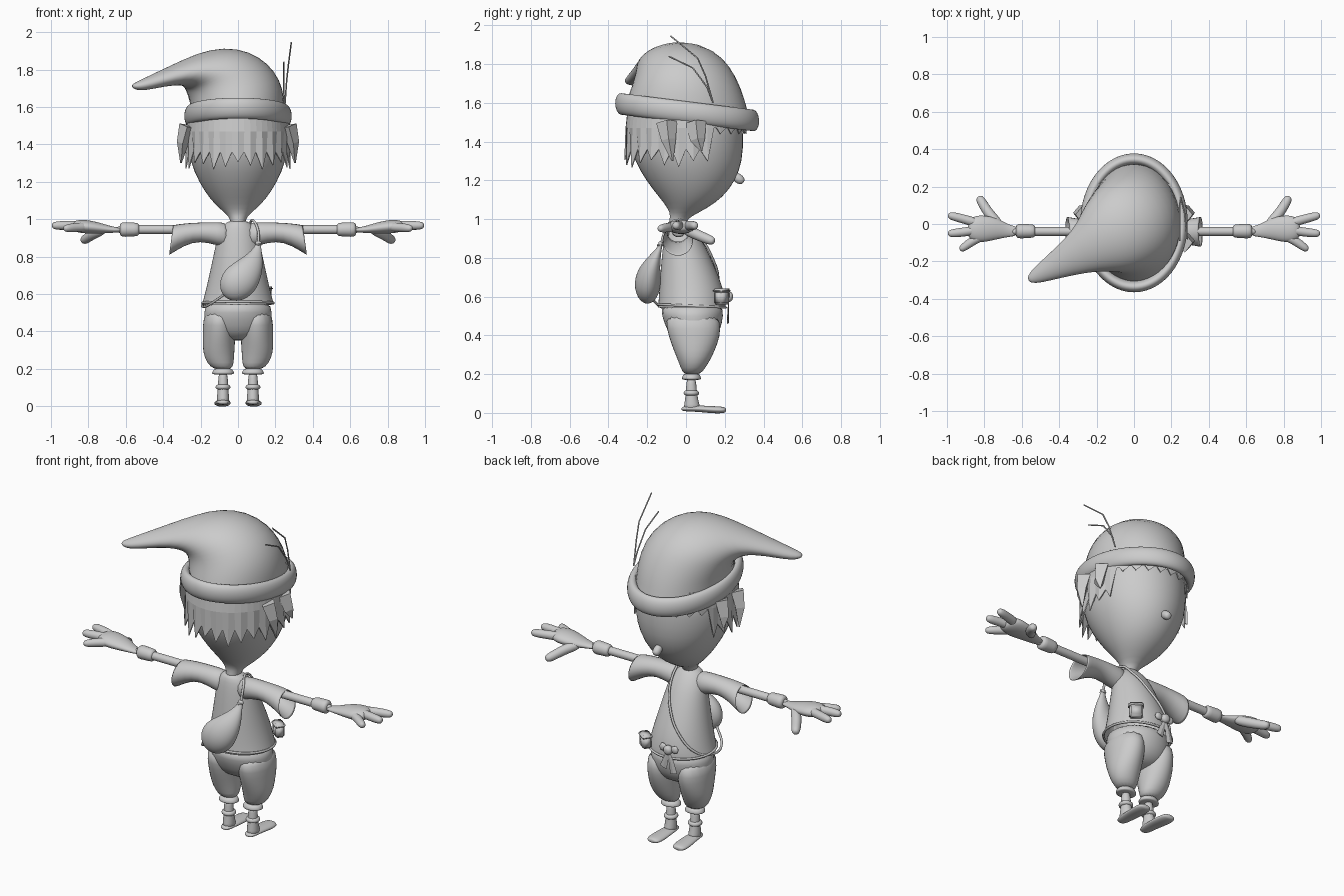
import bpy, bmesh, math
from mathutils import Vector, Matrix

cube = bpy.data.objects.get("Cube")
if cube:
    bpy.data.objects.remove(cube)

grey = bpy.data.materials.new("light_grey")
grey.use_nodes = True
COLOR = (0.6, 0.6, 0.6, 1)
grey.diffuse_color = COLOR
grey.node_tree.nodes["Principled BSDF"].inputs["Base Color"].default_value = COLOR


def finish(name, bm, subdiv=1, smooth=True, thickness=0):
    bmesh.ops.recalc_face_normals(bm, faces=bm.faces)
    mesh = bpy.data.meshes.new(name)
    bm.to_mesh(mesh)
    bm.free()
    for p in mesh.polygons:
        p.use_smooth = smooth
    mesh.materials.append(grey)
    obj = bpy.data.objects.new(name, mesh)
    bpy.context.collection.objects.link(obj)
    if thickness:
        mod = obj.modifiers.new("Thickness", 'SOLIDIFY')
        mod.thickness = thickness
    if subdiv:
        mod = obj.modifiers.new("Smooth", 'SUBSURF')
        mod.levels = mod.render_levels = subdiv
    return obj


def ellipse(center, u, w, n):
    c, u, w = Vector(center), Vector(u), Vector(w)
    grow = 1 + 4.5 / n ** 2  # offsets the shrink of subdivision
    return [c + grow * (u * math.cos(2 * math.pi * i / n) + w * math.sin(2 * math.pi * i / n))
            for i in range(n)]


def loft(name, rings, caps=(True, True), **kw):
    bm = bmesh.new()
    rows = [[bm.verts.new(p) for p in ring] for ring in rings]
    n = len(rows[0])
    for a, b in zip(rows, rows[1:]):
        for i in range(n):
            j = (i + 1) % n
            bm.faces.new((a[i], a[j], b[j], b[i]))
    for row, cap in zip((rows[0], rows[-1]), caps):
        if cap:
            bm.faces.new(row)
    return finish(name, bm, **kw)


def stack(name, rows, n=24, **kw):
    """Upright body of ellipses: z, centre x, x radius, back y, front y."""
    return loft(name, [ellipse((cx, (y0 + y1) / 2, z), (rx, 0, 0), (0, (y1 - y0) / 2, 0), n)
                       for z, cx, rx, y0, y1 in rows], **kw)


def tube(name, pts, n=10, flat=1.0, side=(0, 1, 0), **kw):
    """Tapered tube through (x, y, z, radius); flat scales it along side."""
    path = [Vector(p[:3]) for p in pts]
    rings = []
    for i, p in enumerate(path):
        t = (path[min(i + 1, len(path) - 1)] - path[max(i - 1, 0)]).normalized()
        u = (Vector(side) - t * t.dot(Vector(side))).normalized()
        r = pts[i][3]
        rings.append(ellipse(p, u * r * flat, t.cross(u) * r, n))
    return loft(name, rings, subdiv=kw.pop("subdiv", 2), **kw)


def cord(name, pts, radius, cyclic=False, smooth=True):
    curve = bpy.data.curves.new(name, 'CURVE')
    curve.dimensions = '3D'
    curve.bevel_depth = radius
    curve.bevel_resolution = 1
    curve.use_fill_caps = True
    s = curve.splines.new('BEZIER')
    s.bezier_points.add(len(pts) - 1)
    for bp, p in zip(s.bezier_points, pts):
        bp.co = p
        bp.handle_left_type = bp.handle_right_type = 'AUTO' if smooth else 'VECTOR'
    s.use_cyclic_u = cyclic
    s.resolution_u = 6
    curve.materials.append(grey)
    obj = bpy.data.objects.new(name, curve)
    bpy.context.collection.objects.link(obj)


# Head with neck
stack("head", [(.95, 0, .04, -.09, 0), (1.0, 0, .038, -.085, 0), (1.03, 0, .065, -.08, .06),
               (1.08, 0, .125, -.11, .15), (1.15, 0, .18, -.17, .225), (1.25, 0, .235, -.24, .28),
               (1.36, 0, .268, -.29, .297), (1.5, 0, .27, -.29, .295), (1.6, 0, .23, -.26, .26)])
tube("nose", [(0, .24, 1.235, .015), (0, .262, 1.215, .026), (0, .285, 1.198, .024),
              (0, .298, 1.19, .012)], side=(1, 0, 0))

# Ragged hair shell: long at the back and sides, short fringe at the face
bm = bmesh.new()
COUNT = 52
rows = []
for i in range(COUNT):
    a = 2 * math.pi * i / COUNT
    face = math.sin(a) > .4
    low = (1.49, 1.44)[i % 2] if face else (1.36, 1.285 + .02 * math.sin(i * 2.3))[i % 2]
    flick = 1.0 if face else (.97, 1.02)[i % 2]
    x, y = math.cos(a), math.sin(a)
    rows.append([bm.verts.new((x * .278 * f, y * .312 * f, z))
                 for z, f in ((1.58, .96), (1.47, 1.0), (low, flick))])
for i in range(COUNT):
    a, b = rows[i], rows[(i + 1) % COUNT]
    for k in range(2):
        bm.faces.new((a[k], b[k], b[k + 1], a[k + 1]))
finish("hair", bm, subdiv=0, smooth=False, thickness=.006)
for s in (-1, 1):
    for k, y in enumerate((-.1, .05)):
        tube("hair_tuft", [(s * .27, y, 1.5, .035), (s * .295, y + .01, 1.41, .025),
                           (s * .305, y + .03, 1.3 + .05 * k, .003)],
             n=4, flat=1.2, subdiv=0, smooth=False)

# Hat: upper and lower outline of each ring, half width, turn of the tail
rings = []
for su, zu, sl, zl, half, turn in [
        (-.25, 1.55, .25, 1.55, .32, 0), (-.25, 1.65, .255, 1.61, .30, 2),
        (-.225, 1.745, .265, 1.65, .275, 8), (-.16, 1.835, .275, 1.675, .25, 15),
        (-.05, 1.9, .285, 1.695, .222, 21), (.08, 1.92, .31, 1.71, .18, 26),
        (.22, 1.893, .35, 1.718, .13, 28), (.39, 1.825, .44, 1.712, .088, 28),
        (.55, 1.76, .56, 1.688, .052, 28), (.61, 1.735, .615, 1.69, .034, 28),
        (.64, 1.72, .64, 1.705, .012, 28)]:
    d = Vector((-math.cos(math.radians(turn)), -math.sin(math.radians(turn)), 0))
    up = d * su + Vector((0, 0, zu))
    lo = d * sl + Vector((0, 0, zl))
    rings.append(ellipse((up + lo) / 2, Vector((d.y, -d.x, 0)) * half, (lo - up) / 2, 24))
loft("hat", rings, caps=(False, True))

# Rolled brim, tilted down over the face
bm = bmesh.new()
N, M = 40, 12
grid = []
for i in range(N):
    a = 2 * math.pi * i / N
    grid.append([])
    for j in range(M):
        b = 2 * math.pi * j / M
        out = .032 * math.cos(b)
        x, y = (.258 + out) * math.cos(a), .006 + (.342 + out) * math.sin(a)
        grid[-1].append(bm.verts.new((x, y, 1.552 - .085 * y / .75 * 1.1 + .058 * math.sin(b))))
for i in range(N):
    for j in range(M):
        k, m = (i + 1) % N, (j + 1) % M
        bm.faces.new((grid[i][j], grid[k][j], grid[k][m], grid[i][m]))
finish("hat_brim", bm)

# Two thin feather stems on the hat
cord("long_stem", [(.25, .14, 1.6), (.26, .1, 1.74), (.27, .06, 1.83), (.285, -.08, 1.945)], .004, smooth=False)
cord("short_stem", [(.25, .14, 1.6), (.245, .11, 1.68), (.245, .035, 1.78), (.245, -.09, 1.84)], .004, smooth=False)

# Tunic, belt cord and trousers
stack("tunic", [(.545, 0, .192, -.145, .205), (.57, 0, .185, -.142, .205), (.65, 0, .165, -.137, .19),
                (.75, 0, .143, -.13, .15), (.85, 0, .122, -.12, .105), (.93, 0, .105, -.11, .06),
                (.975, 0, .075, -.1, .02), (.995, 0, .04, -.085, 0)], caps=(False, True))
cord("belt_cord", [(.19 * math.cos(a), .03 + .175 * math.sin(a), .552 - .008 * math.sin(a))
                   for a in [math.pi * k / 8 for k in range(16)]], .007, cyclic=True)
stack("trouser_hips", [(.57, 0, .175, -.135, .195), (.5, 0, .182, -.125, .192),
                       (.43, 0, .18, -.1, .18), (.37, 0, .13, -.06, .14), (.35, 0, .05, 0, .08)])

for s, label in ((-1, "right"), (1, "left")):
    # Legs and shoes
    stack(label + "_trouser_leg", [(.52, s * .1, .08, -.11, .17), (.43, s * .1, .089, -.1, .182),
                                   (.36, s * .102, .087, -.078, .165), (.29, s * .104, .085, -.05, .135),
                                   (.23, s * .095, .072, -.026, .1), (.195, s * .08, .048, -.012, .07)], n=16)
    stack(label + "_trouser_cuff", [(.205, s * .08, .045, -.01, .068), (.19, s * .08, .054, -.018, .074),
                                    (.172, s * .08, .064, -.026, .082), (.17, s * .08, .04, 0, .06)], n=16)
    stack(label + "_ankle", [(.2, s * .08, .025, .002, .052), (.1, s * .08, .027, 0, .055),
                             (.04, s * .08, .034, -.01, .07), (.01, s * .08, .035, -.015, .08)], n=12)
    stack(label + "_anklet", [(.118, s * .08, .027, 0, .055), (.112, s * .08, .039, -.012, .066),
                              (.095, s * .08, .042, -.014, .07), (.088, s * .08, .028, 0, .055)], n=16)
    tube(label + "_shoe", [(s * .08, -.025, .02, .02), (s * .08, 0, .022, .035), (s * .08, .07, .022, .04),
                           (s * .083, .14, .016, .045), (s * .085, .19, .015, .042),
                           (s * .085, .208, .014, .025)], side=(0, 0, 1), flat=.42, n=12)
    # Flared sleeve, open at the end
    loft(label + "_sleeve", [ellipse((s * x, -.042, (zt + zb) / 2), (0, ry, 0),
                                     (-s * skew, 0, (zt - zb) / 2), 12)
                             for x, zt, zb, ry, skew in [
                                 (.04, .982, .84, .06, 0), (.11, .985, .86, .062, 0),
                                 (.2, .983, .885, .058, .005), (.28, .98, .86, .066, .008),
                                 (.36, .97, .805, .083, .01)]], caps=(True, False), thickness=.006)
    # Arm, wristband and hand
    tube(label + "_arm", [(s * x, -.04, .945, .024) for x in (.1, .3, .5, .67)])
    tube(label + "_wristband", [(s * x, -.038, .945, r) for x, r in (
        (.528, .022), (.532, .037), (.58, .037), (.626, .042), (.632, .022))], subdiv=1, n=16)
    tube(label + "_palm", [(s * x, y, z, r) for x, y, z, r in (
        (.62, -.038, .943, .026), (.67, -.038, .943, .031), (.74, -.025, .952, .06),
        (.81, -.026, .96, .074), (.86, -.025, .963, .068), (.89, -.022, .963, .04))],
         side=(0, 0, 1), flat=.5, n=14)
    for finger, pts in {
            "thumb": [(.71, -.01, .945, .022), (.76, .035, .93, .03), (.795, .085, .907, .026),
                      (.82, .128, .89, .026), (.831, .148, .884, .014)],
            "index_finger": [(.83, .002, .965, .027), (.9, .024, .967, .024), (.97, .042, .966, .024),
                             (.996, .048, .966, .014)],
            "middle_finger": [(.83, -.03, .966, .027), (.9, -.042, .968, .024), (.97, -.05, .966, .024),
                              (.996, -.052, .966, .014)],
            "little_finger": [(.8, -.06, .96, .025), (.86, -.088, .957, .024), (.91, -.125, .952, .023),
                              (.932, -.14, .95, .013)]}.items():
        tube(label + "_" + finger, [(s * x, y, z, r) for x, y, z, r in pts], side=(0, 0, 1))

# Teardrop bag on the back with its strap
tube("bag", [(.112, -.13, .885, .022), (.108, -.132, .862, .012), (.1, -.15, .82, .032),
             (.075, -.18, .755, .068), (.025, -.197, .685, .1), (-.025, -.2, .635, .092),
             (-.06, -.195, .605, .06), (-.075, -.19, .592, .02)], flat=.7, n=14)
stack("bag_tie", [(.872, .108, .014, -.147, -.118), (.866, .108, .021, -.154, -.111),
                  (.858, .107, .014, -.147, -.118)], n=10)
cord("bag_strap", [(.11, -.13, .87), (.105, -.1, .95), (.075, -.04, .995), (.06, .06, .92),
                   (.01, .135, .8), (-.07, .165, .68), (-.15, .125, .58), (-.19, .02, .54),
                   (-.16, -.11, .54), (-.07, -.19, .6)], .007)

# Belt pouch with a flap
for name, size, z in (("belt_pouch", (.075, .05, .07), .595), ("pouch_flap", (.085, .06, .022), .63)):
    bm = bmesh.new()
    bmesh.ops.create_cube(bm, size=1, matrix=Matrix.Translation((.14, .185, z))
                          @ Matrix.Rotation(math.radians(-38), 4, 'Z') @ Matrix.Diagonal((*size, 1)))
    bmesh.ops.bevel(bm, geom=bm.edges[:], offset=.008, segments=2, affect='EDGES')
    finish(name, bm, subdiv=0)

# Belt knot with bows and hanging ribbon ends
tube("belt_knot", [(-.035, .195, .6, .015), (-.035, .21, .6, .028), (-.035, .232, .598, .028),
                   (-.035, .243, .597, .012)], side=(1, 0, 0))
for s in (-1, 1):
    tube("knot_bow", [(-.035 + s * d, .212, .598 + d * .2, r) for d, r in
                      ((.01, .012), (.035, .024), (.052, .022), (.06, .008))], flat=.6)
    tube("ribbon_end", [(-.035, .22, .59, .008), (-.035 + s * .02, .218, .53, .014),
                        (-.035 + s * .035, .216, .475 + s * .012, .018)],
         flat=.2, n=4, subdiv=0, smooth=False)
